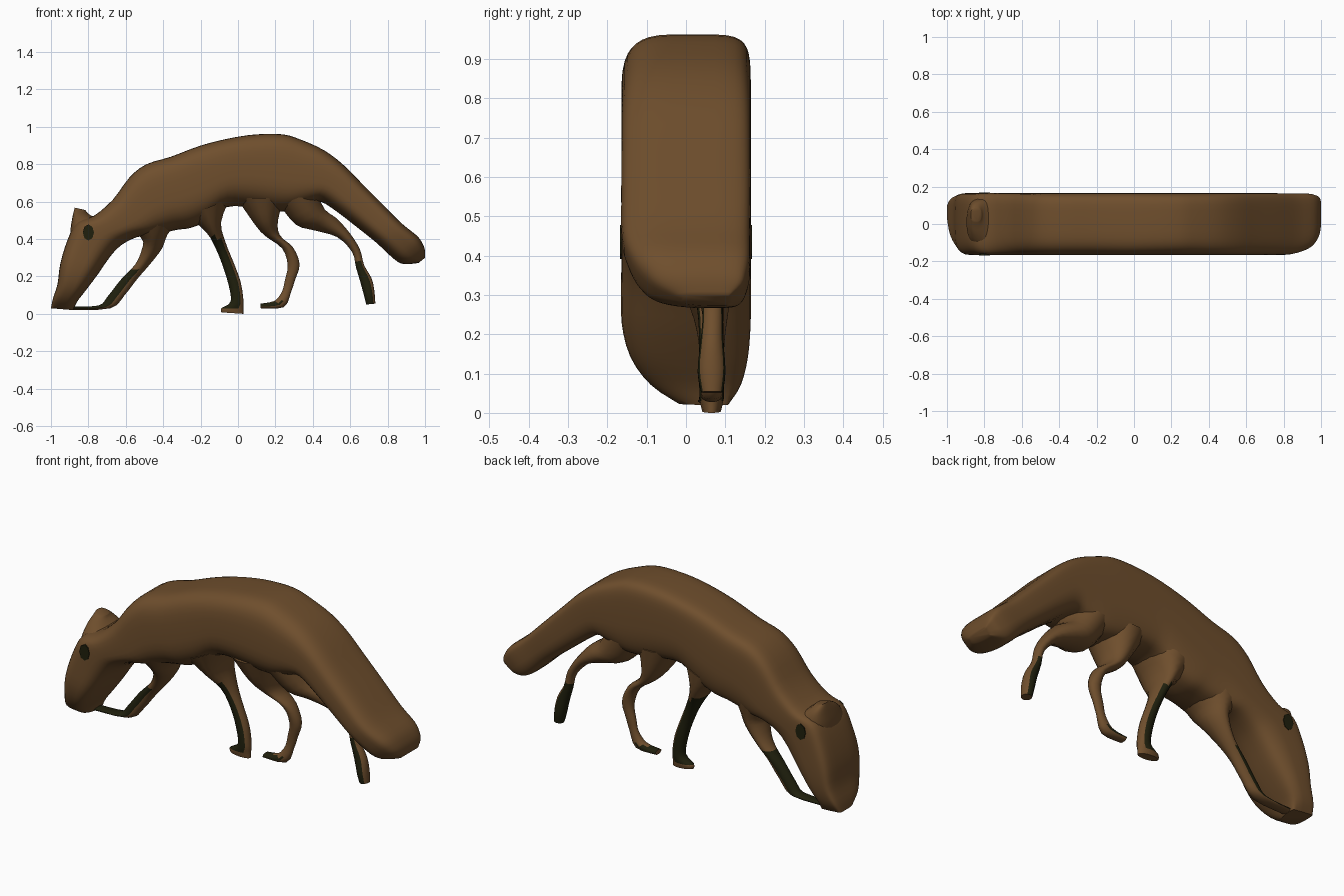
import bpy, bmesh, math


def material(name, rgb):
    m = bpy.data.materials.new(name)
    m.diffuse_color = (*rgb, 1)
    return m


FUR = material("brown fur", (0.158, 0.077, 0.026))
DARK = material("dark fur", (0.014, 0.014, 0.004))


def smooth_sections(rows, n):
    """Catmull-Rom interpolation of section rows."""
    out = []
    for i in range(len(rows) - 1):
        p0, p1 = rows[max(i - 1, 0)], rows[i]
        p2, p3 = rows[i + 1], rows[min(i + 2, len(rows) - 1)]
        for k in range(n):
            t = k / n
            out.append([0.5 * (2 * b + (c - a) * t + (2 * a - 5 * b + 4 * c - d) * t * t
                               + (3 * b - a - 3 * c + d) * t ** 3)
                        for a, b, c, d in zip(p0, p1, p2, p3)])
    return out + [list(rows[-1])]


def loft(name, rows, sides, n_top, n_low, shift=0.0, dark=None, steps=3):
    """Rows: first edge x, z, second edge x, z, half thickness, centre y."""
    bm = bmesh.new()
    rings = []
    for x1, z1, x2, z2, hw, cy in smooth_sections(rows, steps):
        ring = []
        for i in range(sides):
            a = 2 * math.pi * (i + 0.5) / sides
            ca, sa = math.cos(a), math.sin(a)
            e = 2 / (n_top if ca > 0 else n_low)
            c = math.copysign(abs(ca) ** e, ca)
            s = math.copysign(abs(sa) ** e, sa)
            w = (1 + c) / 2
            y = cy + hw * s + shift * abs(c) ** 4 * (1 if c < 0 else 0.5)
            y = max(-0.165, min(0.165, y))
            ring.append(bm.verts.new((x2 + (x1 - x2) * w, y, z2 + (z1 - z2) * w)))
        rings.append(ring)
    for r0, r1 in zip(rings, rings[1:]):
        for i in range(sides):
            j = (i + 1) % sides
            f = bm.faces.new((r0[i], r0[j], r1[j], r1[i]))
            side = math.cos(2 * math.pi * (i + 1) / sides)
            z = f.calc_center_median().z
            if dark and dark[0] < z < dark[1] and side > dark[2]:
                f.material_index = 1
    bm.faces.new(rings[0])
    bm.faces.new(rings[-1])
    bmesh.ops.recalc_face_normals(bm, faces=bm.faces)
    me = bpy.data.meshes.new(name)
    bm.to_mesh(me)
    bm.free()
    me.materials.append(FUR)
    me.materials.append(DARK)
    ob = bpy.data.objects.new(name, me)
    bpy.context.collection.objects.link(ob)
    bpy.ops.object.select_all(action='DESELECT')
    ob.select_set(True)
    bpy.context.view_layer.objects.active = ob
    bpy.ops.object.shade_smooth_by_angle(angle=math.radians(50))
    return ob


W = 0.165
# Head, trunk and tail as one continuous slab with rounded edges
loft("head_body_tail", [
    (-1.0, .03, -.88, .02, .065, .045), (-.99, .08, -.86, .065, .115, .025),
    (-.965, .16, -.81, .13, .15, .008), (-.95, .27, -.75, .21, W, 0),
    (-.91, .40, -.68, .31, W, 0), (-.86, .49, -.62, .37, W, 0),
    (-.77, .525, -.54, .41, W, 0), (-.67, .61, -.46, .42, W, 0),
    (-.58, .73, -.39, .435, W, 0), (-.49, .80, -.32, .45, W, 0),
    (-.36, .84, -.25, .46, W, 0), (-.2, .90, -.16, .50, W, 0),
    (-.04, .94, -.06, .57, W, 0), (.1, .96, .06, .57, W, 0),
    (.24, .96, .19, .55, W, 0), (.34, .93, .28, .55, W, 0),
    (.46, .875, .37, .58, W, 0), (.56, .80, .44, .60, W, 0),
    (.66, .70, .53, .545, W, 0), (.78, .58, .64, .46, W, 0),
    (.88, .48, .74, .38, .163, 0), (.96, .415, .82, .305, .15, .013),
    (.99, .37, .87, .27, .13, .025), (1.0, .335, .92, .267, .105, .037),
    (1.0, .30, .965, .272, .06, .048),
], 40, 4.6, 2.7, 0.035)

# Ear rising from the crown
loft("ear", [
    (-.895, .40, -.70, .43, .12, .01), (-.895, .46, -.735, .50, .125, .012),
    (-.885, .52, -.775, .52, .095, .03), (-.878, .55, -.805, .54, .062, .045),
    (-.873, .568, -.815, .555, .035, .05),
], 24, 2.6, 2.4)

# Legs: wide where they leave the belly, thin at the feet
loft("front_leg", [
    (-.60, .48, -.31, .50, .15, .005), (-.515, .40, -.375, .425, .115, .025),
    (-.515, .345, -.405, .35, .08, .045), (-.55, .265, -.47, .265, .05, .06),
    (-.63, .18, -.535, .19, .034, .065), (-.70, .09, -.605, .10, .03, .065),
    (-.745, .045, -.68, .03, .032, .065), (-.88, .04, -.88, .02, .03, .06),
], 16, 2, 1.8, dark=(0, .25, -.1))

loft("second_leg", [
    (-.27, .52, -.04, .62, .15, .005), (-.17, .435, -.09, .49, .11, .03),
    (-.12, .35, -.065, .38, .055, .055), (-.08, .25, -.025, .28, .034, .062),
    (-.05, .15, .015, .17, .032, .065), (-.04, .065, .03, .07, .032, .065),
    (-.09, .03, .03, .03, .03, .065), (-.09, .008, .03, 0, .024, .065),
], 16, 2, 2, dark=(.03, .41, -.5))

loft("third_leg", [
    (-.01, .62, .25, .62, .15, .005), (.08, .49, .215, .50, .11, .025),
    (.14, .42, .225, .42, .07, .047), (.235, .35, .295, .355, .042, .06),
    (.265, .26, .33, .265, .028, .067), (.25, .18, .305, .18, .02, .07),
    (.235, .12, .285, .12, .018, .07), (.195, .07, .245, .035, .028, .066),
    (.12, .055, .12, .03, .026, .065),
], 16, 2, 2, dark=(0, .062, -.3))

loft("hind_leg", [
    (.22, .58, .42, .66, .145, .005), (.31, .475, .465, .56, .115, .025),
    (.41, .445, .53, .51, .08, .043), (.53, .41, .60, .43, .05, .055),
    (.61, .33, .652, .345, .03, .065), (.63, .25, .675, .26, .026, .068),
    (.655, .165, .715, .19, .03, .066), (.675, .09, .73, .12, .036, .065),
    (.685, .05, .735, .055, .028, .066),
], 16, 2, 2, dark=(.045, .28, -.55))

# Eyes: thin dark plates on both cheeks
for side, label in ((-1, "near"), (1, "far")):
    bpy.ops.mesh.primitive_cylinder_add(
        vertices=8, radius=1, depth=1, location=(-.80, side * .1635, .435),
        rotation=(math.pi / 2, 0, 0))
    eye = bpy.context.object
    eye.name = "eye_" + label
    eye.scale = (.03, .043, .009)
    eye.data.materials.append(DARK)
